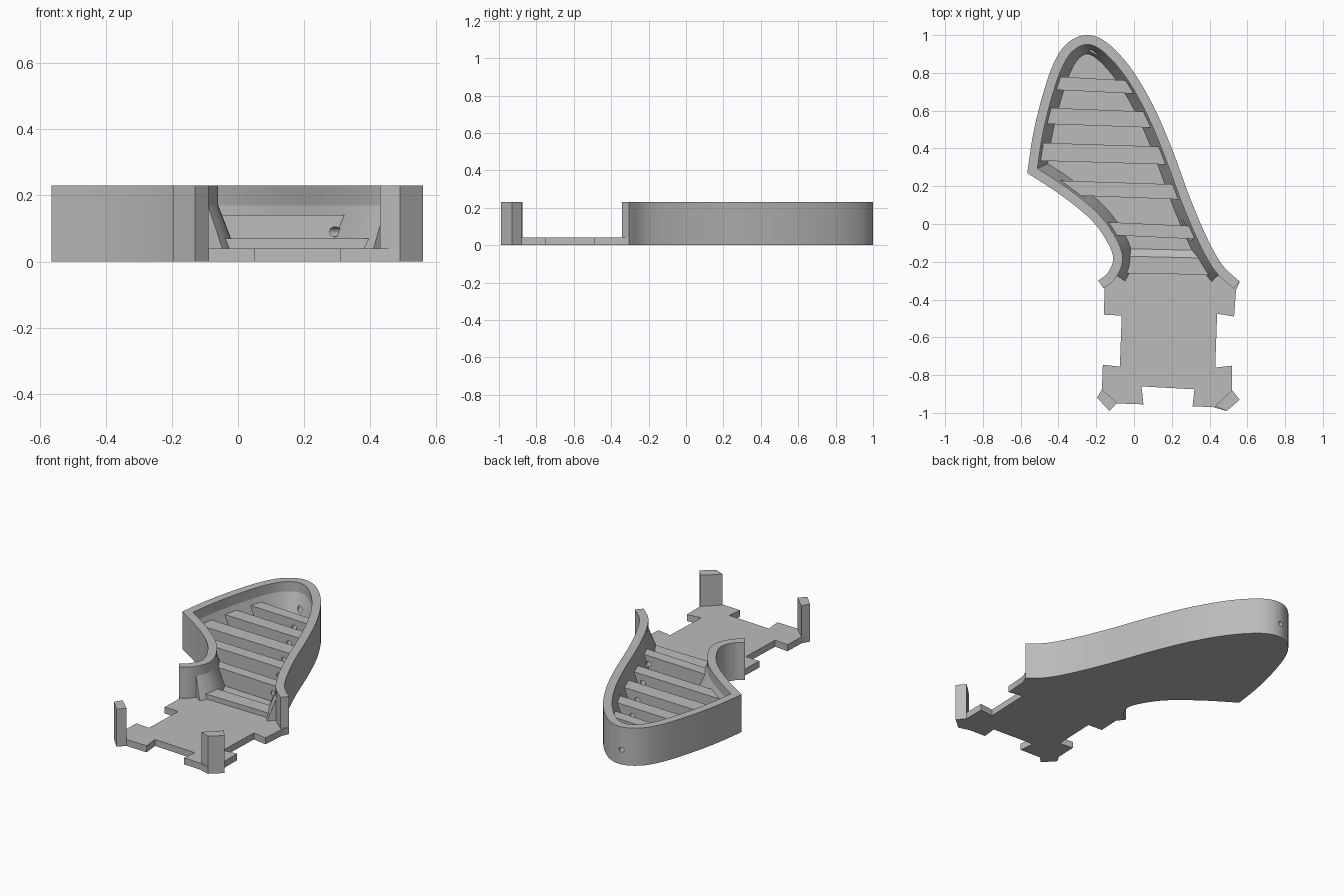
import bpy, bmesh, math
from mathutils import Vector

cube = bpy.data.objects.get("Cube")
if cube:
    bpy.data.objects.remove(cube, do_unlink=True)

FLOOR, RIM, WALL = 0.04, 0.23, 0.05

grey = bpy.data.materials.new("plain grey")
grey.use_nodes = True
grey.diffuse_color = (0.5, 0.5, 0.5, 1)
grey.node_tree.nodes["Principled BSDF"].inputs["Base Color"].default_value = (0.5, 0.5, 0.5, 1)


def finish(name, bm, smooth=False):
    bmesh.ops.recalc_face_normals(bm, faces=bm.faces)
    mesh = bpy.data.meshes.new(name)
    bm.to_mesh(mesh)
    bm.free()
    mesh.materials.append(grey)
    obj = bpy.data.objects.new(name, mesh)
    bpy.context.collection.objects.link(obj)
    if smooth:
        bpy.ops.object.select_all(action='DESELECT')
        obj.select_set(True)
        bpy.context.view_layer.objects.active = obj
        bpy.ops.object.shade_smooth_by_angle(angle=math.radians(30))
    return obj


def prism(name, outline, low, high, smooth=False):
    bm = bmesh.new()
    face = bm.faces.new([bm.verts.new((x, y, low)) for x, y in outline])
    grown = bmesh.ops.extrude_face_region(bm, geom=[face])["geom"]
    moved = [v for v in grown if isinstance(v, bmesh.types.BMVert)]
    bmesh.ops.translate(bm, verts=moved, vec=(0, 0, high - low))
    return finish(name, bm, smooth)


def spline(points, steps=6):
    """Smooth curve through the points."""
    p = [Vector(q) for q in points]
    p = [2 * p[0] - p[1]] + p + [2 * p[-1] - p[-2]]
    out = []
    for a, b, c, d in zip(p, p[1:], p[2:], p[3:]):
        for i in range(steps):
            t = i / steps
            out.append(0.5 * (2 * b + (c - a) * t + (2 * a - 5 * b + 4 * c - d) * t ** 2
                              + (3 * b - a - 3 * c + d) * t ** 3))
    return out + [p[-2]]


def offset(path, amount):
    """Move the path inwards with mitred corners."""
    out = []
    for i, p in enumerate(path):
        before = (p - path[i - 1]) if i else (path[1] - p)
        after = (path[i + 1] - p) if i < len(path) - 1 else before
        n1, n2 = (Vector((d.y, -d.x)).normalized() for d in (before, after))
        n = (n1 + n2).normalized()
        out.append(p + n * amount / n.dot(n1))
    return out


def sweep(name, path, profile, keep=lambda p: True):
    """Carry a profile of (inset, height) pairs along the path."""
    rails = [offset(path, inset) for inset, _ in profile]
    chosen = [i for i in range(len(path)) if keep(rails[0][i])]
    bm = bmesh.new()
    rings = [[bm.verts.new((*rails[k][i], z)) for k, (_, z) in enumerate(profile)]
             for i in chosen]
    count = len(profile)
    for a, b in zip(rings, rings[1:]):
        for k in range(count):
            j = (k + 1) % count
            bm.faces.new((a[k], a[j], b[j], b[k]))
    bm.faces.new(rings[0])
    bm.faces.new(rings[-1])
    return finish(name, bm, True)


# Outer edge of the leaf-shaped tray, from the left neck round the tip
neck = spline([(-.19, -.3), (-.14, -.26), (-.11, -.18), (-.15, -.08),
               (-.235, .03), (-.39, .155), (-.565, .27)])
blade = spline([(-.565, .27), (-.535, .47), (-.49, .66), (-.43, .84), (-.36, .95),
                (-.26, 1), (-.15, .965), (-.02, .83), (.1, .63), (.2, .4),
                (.3, .13), (.39, -.08), (.47, -.22), (.56, -.305)])
edge = neck[:-1] + blade

# Floor with the notched mounting plate
plate = [(.54, -.35), (.53, -.49), (.44, -.475), (.43, -.76), (.52, -.75),
         (.52, -.88), (.56, -.93), (.49, -.99), (.42, -.97), (.31, -.965),
         (.32, -.875), (.04, -.86), (.05, -.955), (-.09, -.95), (-.13, -.99),
         (-.195, -.92), (-.17, -.875), (-.165, -.745), (-.075, -.755),
         (-.065, -.485), (-.16, -.48), (-.155, -.345)]
prism("floor_plate", [tuple(p) for p in edge] + plate, 0, FLOOR, True)

# Corner posts
prism("right_post", [(-.17, -.875), (-.195, -.92), (-.13, -.99), (-.09, -.95),
                     (-.13, -.91)], FLOOR, RIM)
prism("left_post", [(.52, -.88), (.56, -.93), (.49, -.99), (.43, -.965),
                    (.48, -.915)], FLOOR, RIM)

# Rim wall and its sloping lining
wall = sweep("rim_wall", edge, [(0, FLOOR), (0, RIM), (WALL, RIM), (WALL, FLOOR)])
lining = sweep("wall_lining", edge, [(WALL, FLOOR), (WALL, .17), (2 * WALL, FLOOR)],
               lambda p: p.y > -.28)

# Cross slats, ending inside the lining
inner = offset(edge, WALL + .005)


def span(y):
    xs = [a.x + (b.x - a.x) * (y - a.y) / (b.y - a.y)
          for a, b in zip(inner, inner[1:]) if (a.y - y) * (b.y - y) < 0]
    return min(xs), max(xs)


def slat_outline(front, back, tilt=.02):
    return [(span(front)[0], front), (span(front - tilt)[1], front - tilt),
            (span(back - tilt)[1], back - tilt), (span(back)[0], back)]


slats = [prism("slat", slat_outline(front, back), FLOOR, .14)
         for front, back in [(-.06, .01), (.15, .23), (.335, .43), (.53, .615), (.71, .78)]]

# Low sill at the mouth with a ramp down to the floor
sill = prism("mouth_sill", slat_outline(-.26, -.13, .01), FLOOR, .07)
for v in sill.data.vertices:
    if v.co.z > .06 and v.co.y > -.2:
        v.co.y -= .04

# Wire hole through the slats and tip
start, end = Vector((.3, -.09, .09)), Vector((-.28, 1.03, .09))
bm = bmesh.new()
bmesh.ops.create_cone(bm, cap_ends=True, segments=16, radius1=.015, radius2=.015,
                      depth=(end - start).length)
cutter = finish("hole_cutter", bm)
cutter.location = (start + end) / 2
cutter.rotation_euler = (end - start).to_track_quat('Z', 'Y').to_euler()
cutter.hide_render = True
cutter.display_type = 'WIRE'
for obj in slats + [wall, lining]:
    cut = obj.modifiers.new("wire_hole", 'BOOLEAN')
    cut.operation = 'DIFFERENCE'
    cut.solver = 'EXACT'
    cut.object = cutter
